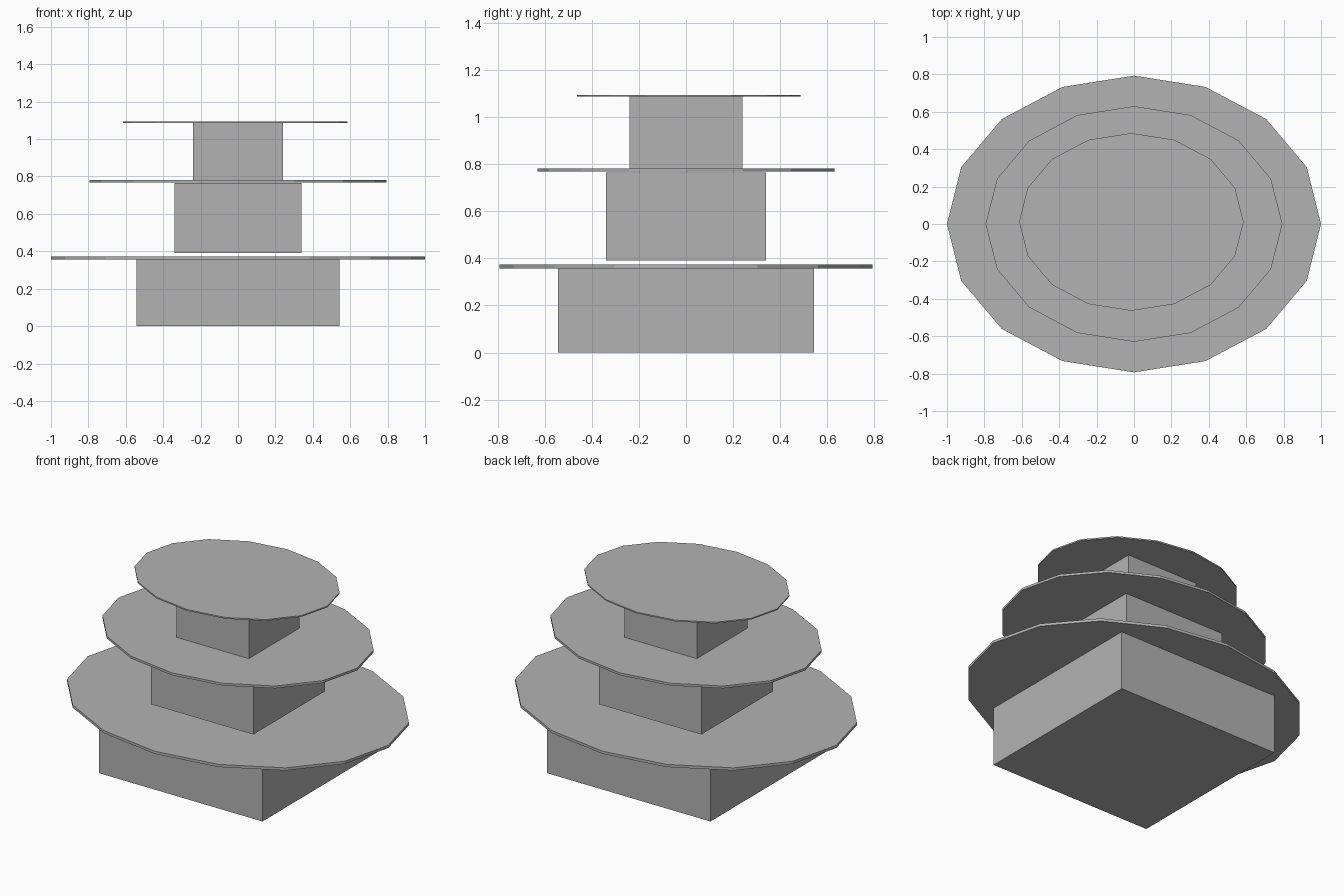
import bpy

cube = bpy.data.objects.get("Cube")
if cube:
    bpy.data.objects.remove(cube, do_unlink=True)

GREY = (0.45, 0.45, 0.45, 1)
grey = bpy.data.materials.new("plain grey")
grey.use_nodes = True
grey.diffuse_color = GREY
grey.node_tree.nodes["Principled BSDF"].inputs["Base Color"].default_value = GREY


def finish(name, size):
    ob = bpy.context.object
    ob.name = name
    ob.scale = size
    ob.data.materials.append(grey)
    bpy.ops.object.transform_apply(location=False, rotation=False, scale=True)


def block(name, half, bottom, top):
    """Square block standing between two heights."""
    bpy.ops.mesh.primitive_cube_add(size=1, location=(0, 0, (bottom + top) / 2))
    finish(name, (2 * half, 2 * half, top - bottom))


def plate(name, rx, ry, bottom, top, x=0, y=0):
    """Thin oval plate with sixteen flat sides."""
    bpy.ops.mesh.primitive_cylinder_add(
        vertices=16, radius=1, depth=1, location=(x, y, (bottom + top) / 2))
    finish(name, (rx, ry, top - bottom))


# Lower tier
block("lower_block", 0.543, 0, 0.36)
plate("lower_plate", 1.0, 0.793, 0.357, 0.373)

# Middle tier, floating slightly above the lower plate
block("middle_block", 0.34, 0.391, 0.764)
plate("middle_plate", 0.793, 0.63, 0.768, 0.782)

# Upper tier, with a slightly off-centre plate
block("upper_block", 0.24, 0.781, 1.088)
plate("upper_plate", 0.6, 0.475, 1.087, 1.095, -0.014, 0.011)
